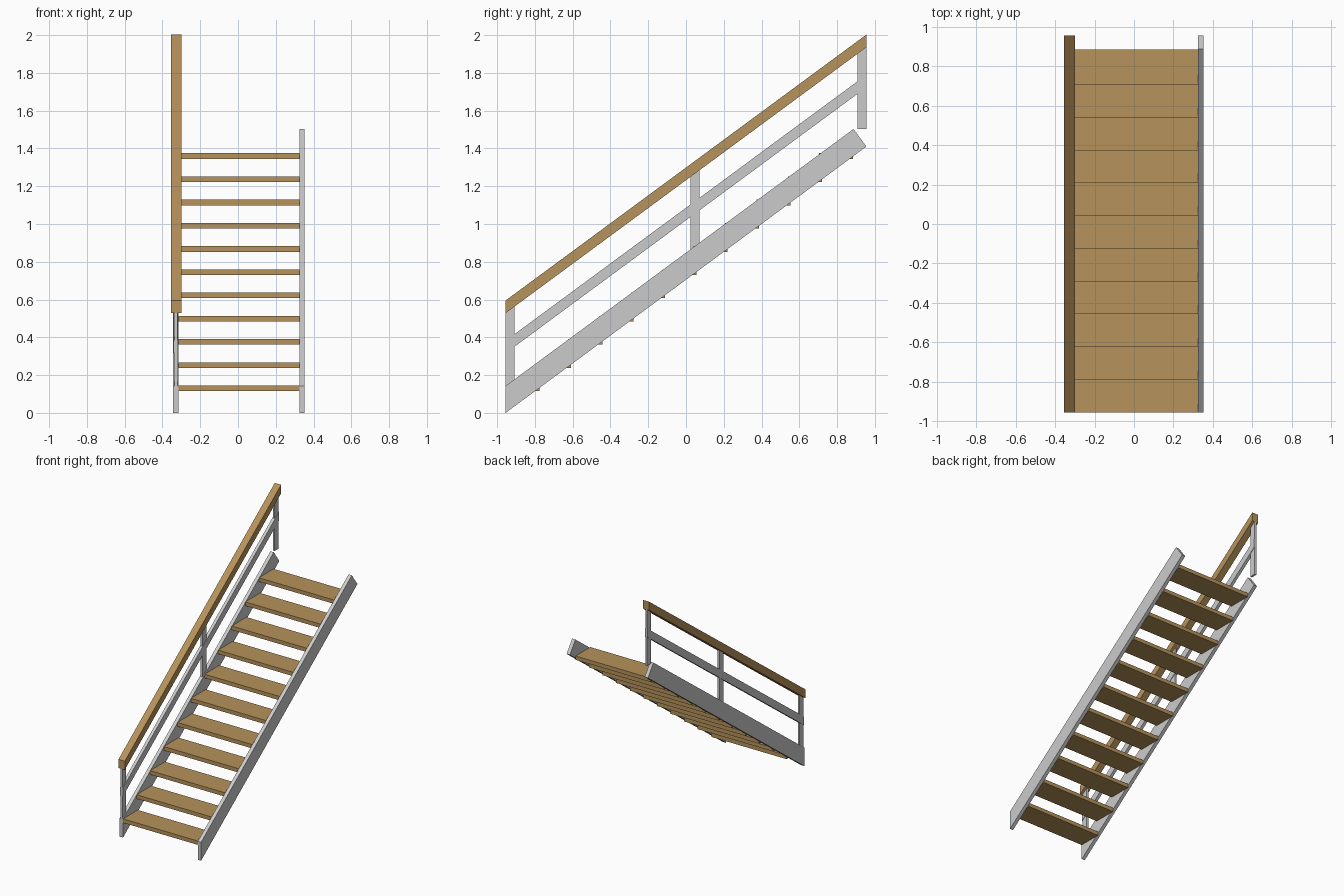
import bpy, bmesh

if "Cube" in bpy.data.objects:
    bpy.data.objects.remove(bpy.data.objects["Cube"])

wood = bpy.data.materials.new("wood")
wood.diffuse_color = (0.47, 0.29, 0.105, 1)
wood.use_nodes = True
wood.node_tree.nodes["Principled BSDF"].inputs["Base Color"].default_value = wood.diffuse_color
metal = bpy.data.materials.new("metal")
metal.diffuse_color = (0.66, 0.66, 0.66, 1)
metal.use_nodes = True
metal.node_tree.nodes["Principled BSDF"].inputs["Base Color"].default_value = metal.diffuse_color


def prism(name, profile, x0, x1, mat=metal):
    """Extrude a (y, z) side profile from x0 to x1."""
    bm = bmesh.new()
    face = bm.faces.new([bm.verts.new((x0, y, z)) for y, z in profile])
    ext = bmesh.ops.extrude_face_region(bm, geom=[face])
    verts = [v for v in ext["geom"] if isinstance(v, bmesh.types.BMVert)]
    bmesh.ops.translate(bm, verts=verts, vec=(x1 - x0, 0, 0))
    bmesh.ops.recalc_face_normals(bm, faces=bm.faces)
    me = bpy.data.meshes.new(name)
    bm.to_mesh(me)
    bm.free()
    me.materials.append(mat)
    ob = bpy.data.objects.new(name, me)
    bpy.context.collection.objects.link(ob)
    return ob


END = 0.955            # half length of the stair
SLOPE = 0.737          # rise over run


def sloped(z_low, height):
    """Sloping bar profile with vertical ends."""
    rise = 2 * END * SLOPE
    return [(-END, z_low), (END, z_low + rise),
            (END, z_low + rise + height), (-END, z_low + height)]


# Stringers, cut square at the top end
stringer = [(-END, 0), (END, 1.41), (0.887, 1.503), (-END, 0.143)]
prism("stringer_left", stringer, -0.343, -0.315)
prism("stringer_right", stringer, 0.325, 0.353)

# Treads
COUNT, RUN, RISE = 11, 0.166, 0.123
for i in range(COUNT):
    y, z = -END + i * RUN, 0.115 + i * RISE
    prism(f"tread_{i + 1}", [(y, z), (y + 0.18, z), (y + 0.18, z + 0.03), (y, z + 0.03)],
          -0.316, 0.326, wood)

# Handrail, and the middle rail standing proud of the posts
prism("handrail", sloped(0.528, 0.067), -0.354, -0.300, wood)
prism("middle_rail", sloped(0.316, 0.066), -0.341, -0.317)

# Posts, tops cut to the handrail slope
for name, y, bottom in (("lower", -END, 0.11), ("middle", 0.024, 0.82), ("upper", 0.907, 1.503)):
    y1 = y + 0.048
    top0, top1 = (0.535 + (v + END) * SLOPE for v in (y, y1))
    prism(f"post_{name}", [(y, bottom), (y1, bottom), (y1, top1), (y, top0)], -0.337, -0.321)
